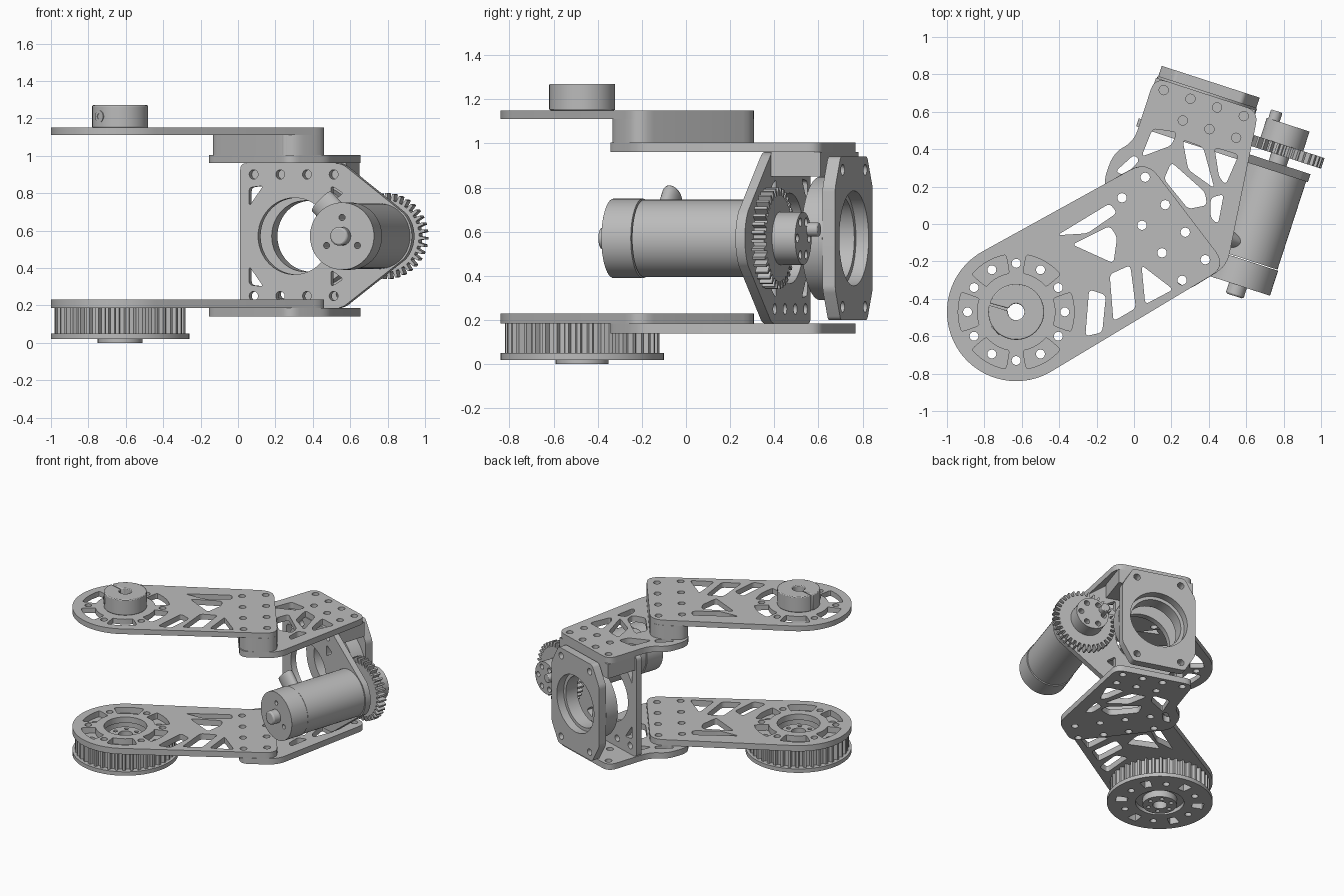
import bpy, bmesh
from math import sin, cos, pi, radians
from mathutils import Matrix, Vector

cube = bpy.data.objects.get("Cube")
if cube:
    bpy.data.objects.remove(cube)

metal = bpy.data.materials.new("plain_grey_metal")
metal.use_nodes = True
GREY = (0.5, 0.5, 0.5, 1)
metal.diffuse_color = GREY
metal.node_tree.nodes["Principled BSDF"].inputs["Base Color"].default_value = GREY

# Directions of the turned link: U runs along it, V across it
TILT = radians(18)
U = Vector((sin(TILT), cos(TILT), 0))
V = Vector((cos(TILT), -sin(TILT), 0))
Z = Vector((0, 0, 1))


def link(u, v):
    p = U * u + V * v
    return (p.x, p.y)


def arc(c, r, start=0, end=360, n=48):
    closed = abs(end - start) >= 360
    steps = n if closed else n + 1
    angles = [radians(start + (end - start) * i / n) for i in range(steps)]
    return [(c[0] + r * cos(a), c[1] + r * sin(a)) for a in angles]


def hole(c, r=0.025):
    return arc(c, r, n=16)


def rounded(points, cut):
    """Round each clear corner of a polygon."""
    pts = [Vector(p) for p in points]
    out = []
    for i, p in enumerate(pts):
        a, b = pts[i - 1] - p, pts[(i + 1) % len(pts)] - p
        if a.angle(b) > radians(160):
            out.append(tuple(p))
            continue
        s = p + a.normalized() * min(cut, a.length * 0.45)
        e = p + b.normalized() * min(cut, b.length * 0.45)
        for k in range(7):
            t = k / 6
            out.append(tuple(s * (1 - t) ** 2 + p * 2 * t * (1 - t) + e * t * t))
    return out


def toothed(c, n, root, tip):
    out = []
    for i in range(n):
        for f, r in ((0.0, root), (0.42, root), (0.55, tip), (0.87, tip)):
            a = 2 * pi * (i + f) / n
            out.append((c[0] + r * cos(a), c[1] + r * sin(a)))
    return out


def sectors(c, n, r0, r1, span, turn=0):
    out = []
    for i in range(n):
        m = turn + 360 * i / n
        ring = arc(c, r1, m - span / 2, m + span / 2, 10)
        ring += arc(c, r0, m + span / 2, m - span / 2, 10)
        out.append(rounded(ring, 0.03))
    return out


def ring_holes(c, n, r, size, turn=0):
    return [hole(p, size) for p in arc(c, r, turn, turn + 360, n)]


def slab(name, outline, holes, low, high, along=False, bevel=0):
    """Extrude a flat profile, upright or along the turned link."""
    curve = bpy.data.curves.new(name, "CURVE")
    curve.dimensions = "2D"
    curve.fill_mode = "BOTH"
    curve.extrude = (high - low) / 2
    for loop in [outline] + holes:
        sp = curve.splines.new("POLY")
        sp.points.add(len(loop) - 1)
        for q, p in zip(sp.points, loop):
            q.co = (p[0], p[1], 0, 1)
        sp.use_cyclic_u = True
    temp = bpy.data.objects.new(name + "_profile", curve)
    bpy.context.collection.objects.link(temp)
    mesh = bpy.data.meshes.new_from_object(
        temp.evaluated_get(bpy.context.evaluated_depsgraph_get()))
    bpy.data.objects.remove(temp)
    bm = bmesh.new()
    bm.from_mesh(mesh)
    bmesh.ops.remove_doubles(bm, verts=bm.verts, dist=0.0001)
    bmesh.ops.dissolve_limit(bm, angle_limit=0.01, verts=bm.verts, edges=bm.edges)
    bmesh.ops.recalc_face_normals(bm, faces=bm.faces)
    bm.to_mesh(mesh)
    bm.free()
    mesh.materials.clear()
    mesh.materials.append(metal)
    obj = bpy.data.objects.new(name, mesh)
    bpy.context.collection.objects.link(obj)
    mid = (low + high) / 2
    if along:
        obj.matrix_world = (Matrix.Translation(U * mid)
                            @ Matrix((V, Z, -U)).transposed().to_4x4())
    else:
        obj.location.z = mid
    if bevel:
        mod = obj.modifiers.new("soft_edge", "BEVEL")
        mod.width, mod.segments = bevel, 2
        mod.angle_limit = radians(50)
    bpy.ops.object.select_all(action="DESELECT")
    obj.select_set(True)
    bpy.context.view_layer.objects.active = obj
    bpy.ops.object.shade_smooth_by_angle(angle=radians(28))
    return obj


# Long arm plates with round ends
C = (-0.63, -0.47)
corner_low, corner_high = (0.497, -0.225), (0.068, 0.338)
arm = rounded(arc(C, 0.37, 119, 302) + [corner_low, corner_high], 0.1)
arm_pockets = [rounded(p, 0.025) for p in (
    [(-0.41, -0.06), (-0.13, 0.11), (-0.09, 0.06), (-0.25, -0.05)],
    [(-0.33, -0.11), (-0.13, -0.01), (-0.09, -0.07), (-0.11, -0.21)],
    [(-0.24, -0.35), (-0.15, -0.38), (-0.17, -0.58), (-0.26, -0.6)],
    [(-0.13, -0.27), (-0.02, -0.22), (0.01, -0.45), (-0.11, -0.52)],
    [(0.04, -0.22), (0.21, -0.35), (0.06, -0.43)])]
joint_holes = [hole((x + 0.107 * i, y - 0.147 * i))
               for x, y in ((0.06, 0.25), (-0.064, 0.14)) for i in range(4)]
arm_holes = arm_pockets + joint_holes + sectors(C, 6, 0.21, 0.31, 40)
arm_holes += ring_holes(C, 6, 0.26, 0.024, 30)
slab("upper_arm_plate", arm, arm_holes + [hole(C, 0.05)], 1.11, 1.15)
slab("lower_arm_plate", arm, arm_holes + [arc(C, 0.15)], 0.185, 0.23)

# Spacer block in the upper joint
inner = [(-0.17, 0.21), (0.27, -0.365)]
slab("joint_spacer", rounded([inner[0], inner[1], corner_low, corner_high], 0.1),
     joint_holes, 1.0, 1.11)

# Turned link plates
turned = rounded([inner[0], inner[1], corner_low, link(0.78, 0.447),
                  link(0.78, -0.137), link(0.42, -0.137), (-0.11, 0.38)], 0.07)
turned_holes = [rounded(p, 0.025) for p in (
    [(0.1, 0.51), (0.23, 0.49), (0.2, 0.42), (0.04, 0.36)],
    [(0.26, 0.45), (0.37, 0.41), (0.43, 0.19), (0.29, 0.29)],
    [(0.43, 0.41), (0.56, 0.37), (0.49, 0.21), (0.455, 0.25)],
    [(0.2, 0.33), (0.38, 0.17), (0.39, 0.1), (0.29, 0.08), (0.16, 0.24)],
    [(0.41, 0.14), (0.48, 0.16), (0.45, 0), (0.41, 0.03)],
    [(-0.1, 0.28), (0, 0.37), (0.03, 0.34), (-0.05, 0.26)])]
turned_holes += joint_holes
turned_holes += [hole(link(0.73, -0.07 + 0.15 * i)) for i in range(4)]
turned_holes += [hole(link(0.607, 0.077 + 0.15 * i)) for i in range(3)]
for name, low in (("upper_link_plate", 0.96), ("lower_link_plate", 0.14)):
    slab(name, turned, turned_holes, low, low + 0.045)

# Belt pulley and its hub
slots = sectors(C, 6, 0.23, 0.31, 14, 30) + ring_holes(C, 6, 0.26, 0.024)
slab("pulley_teeth", toothed(C, 40, 0.325, 0.35), slots + [arc(C, 0.17)], 0.05, 0.185)
slab("pulley_flange", arc(C, 0.37, n=64), slots + [arc(C, 0.17)], 0.02, 0.05)
hub_holes = ring_holes(C, 6, 0.085, 0.015) + [hole(C, 0.05)]
slab("pulley_web", arc(C, 0.172), hub_holes, 0.05, 0.13)
slab("pulley_hub", arc(C, 0.12), hub_holes, 0, 0.17)

# Split clamp collar with its screw
collar = arc(C, 0.175, 166, 520)
collar = arc(C, 0.17, 166, 522) + arc(C, 0.05, 516, 172)
collar = [(C[0] + (x - C[0]) * 0.88, C[1] + (y - C[1]) * 0.88) for x, y in collar]
slab("clamp_collar", collar, [], 1.15, 1.27, bevel=0.008)
screw = slab("collar_screw", arc((0, 0), 0.032, n=20), [hole((0, 0), 0.015)], 0, 0.03)
out = Vector((cos(radians(222)), sin(radians(222)), 0))
screw.rotation_mode = "QUATERNION"
screw.rotation_quaternion = out.to_track_quat("Z", "Y")
screw.location = Vector((C[0], C[1], 1.21)) + out * 0.137

# Motor mount plate
B = (0.155, 0.57)
M = (0.63, 0.57)
mount = [(-0.15, 0.96), (-0.15, 0.185), (0.42, 0.185)]
mount += arc(M, 0.185, -42, 42, 16) + [(0.42, 0.96)]
mount_holes = [hole((-0.075 + 0.15 * i, z)) for i in range(4) for z in (0.25, 0.9)]
for s in (1, -1):
    for tri in ([(-0.1, 0.26), (-0.02, 0.27), (-0.1, 0.16)],
                [(0.36, 0.27), (0.43, 0.23), (0.36, 0.18)]):
        mount_holes.append(rounded([(x, B[1] + s * h) for x, h in tri], 0.02))
slab("motor_mount_plate", rounded(mount, 0.035), mount_holes + [arc(B, 0.205)],
     0.5, 0.545, True)

# Bearing housing, end plate and the block above them
slab("bearing_housing", arc(B, 0.28), [arc(B, 0.19)], 0.69, 0.79, True)
end = [(x, z) for x, z in ((-0.12, 0.34), (-0.04, 0.2), (0.35, 0.2), (0.43, 0.34),
                           (0.43, 0.8), (0.35, 0.94), (-0.04, 0.94), (-0.12, 0.8))]
bolts = [hole((x, z)) for x in (-0.01, 0.32) for z in (0.26, 0.88)]
slab("end_plate", rounded(end, 0.02), bolts + [arc(B, 0.215)], 0.79, 0.85, True)
block = [(-0.13, 0.85), (0.43, 0.85), (0.43, 0.96), (-0.13, 0.96)]
slab("top_block", block, [], 0.545, 0.78, True)

# Motor, from rear boss to output gear
slab("motor_body", arc(M, 0.175), [], 0.005, 0.5, True)
cap_holes = ring_holes(M, 3, 0.1, 0.017, 90)
slab("motor_cap", arc(M, 0.18), cap_holes, -0.14, 0, True, 0.012)
slab("motor_rear_boss", arc(M, 0.05, n=24), [], -0.2, -0.13, True, 0.01)
slab("gear_shaft", arc(M, 0.05, n=24), [], 0.5, 0.7, True)
slab("drive_gear", toothed(M, 36, 0.195, 0.23), [], 0.59, 0.65, True)
G = (0.62, 0.57)
slab("gear_hub", arc(G, 0.12), ring_holes(G, 6, 0.085, 0.02), 0.65, 0.76, True, 0.006)
slab("output_pin", arc((0.54, 0.61), 0.032, n=20), [], 0.7, 0.81, True, 0.006)

# Cable outlet on the motor side
outlet = slab("cable_outlet", [(x * 0.075, y * 0.045) for x, y in arc((0, 0), 1)],
              [], 0, 0.2, bevel=0.01)
way = (Z - V).normalized()
outlet.matrix_world = (
    Matrix.Translation(V * M[0] + Z * M[1] + U * 0.08 + way * 0.17)
    @ Matrix((U.cross(way), U, way)).transposed().to_4x4())
